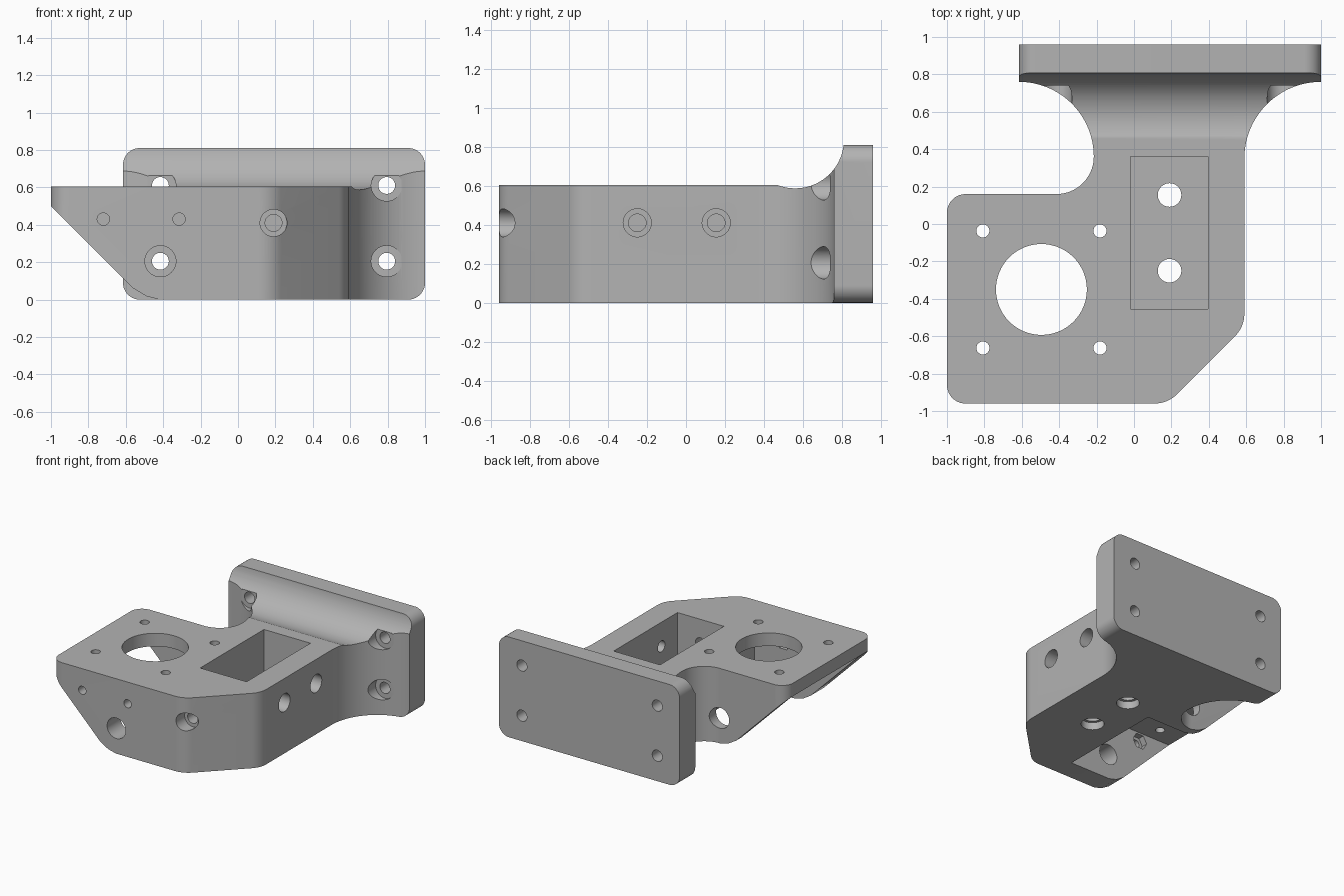
import bpy, bmesh
from math import cos, sin, tan, radians, pi
from mathutils import Vector

if "Cube" in bpy.data.objects:
    bpy.data.objects.remove(bpy.data.objects["Cube"])

grey = bpy.data.materials.new("plain grey")
grey.use_nodes = True
grey.diffuse_color = (0.45, 0.45, 0.45, 1)
grey.node_tree.nodes["Principled BSDF"].inputs["Base Color"].default_value = grey.diffuse_color


def arc(cx, cy, r, a, b, n=16):
    """Points on an arc, angles in degrees."""
    steps = [radians(a + (b - a) * i / n) for i in range(n + 1)]
    return [(cx + r * cos(t), cy + r * sin(t)) for t in steps]


def prism(name, axis, pts, lo, hi):
    """Extrude a 2D outline along an axis."""
    place = {"x": lambda a, b, t: (t, a, b),
             "y": lambda a, b, t: (a, t, b),
             "z": lambda a, b, t: (a, b, t)}[axis]
    bm = bmesh.new()
    rings = [[bm.verts.new(place(a, b, t)) for a, b in pts] for t in (lo, hi)]
    bm.faces.new(rings[0])
    bm.faces.new(rings[1])
    n = len(pts)
    for i in range(n):
        j = (i + 1) % n
        bm.faces.new((rings[0][i], rings[0][j], rings[1][j], rings[1][i]))
    bmesh.ops.recalc_face_normals(bm, faces=bm.faces)
    mesh = bpy.data.meshes.new(name)
    bm.to_mesh(mesh)
    bm.free()
    mesh.materials.append(grey)
    ob = bpy.data.objects.new(name, mesh)
    bpy.context.collection.objects.link(ob)
    return ob


def combine(target, tool, operation="DIFFERENCE"):
    """Apply a boolean and discard the tool."""
    mod = target.modifiers.new("cut", "BOOLEAN")
    mod.operation, mod.solver, mod.object = operation, "EXACT", tool
    bpy.context.view_layer.update()
    graph = bpy.context.evaluated_depsgraph_get()
    mesh = bpy.data.meshes.new_from_object(target.evaluated_get(graph))
    target.modifiers.clear()
    target.data = mesh
    bpy.data.objects.remove(tool)


def cut(axis, pts, lo, hi):
    combine(bracket, prism("cutter", axis, pts, lo, hi))


def bore(axis, a, b, r, lo, hi, sides=48):
    cut(axis, arc(a, b, r, 0, 360 - 360 / sides, sides - 1), lo, hi)


def box(x0, x1, y0, y1):
    return [(x0, y0), (x1, y0), (x1, y1), (x0, y1)]


# Plan outline with rounded corners, chamfer and side fillets
r = 0.17
t = r * tan(pi / 8)
plan = arc(-0.9, -0.86, 0.1, 180, 270)
plan += arc(0.18 - t, -0.96 + r, r, 270, 315, 8)
plan += arc(0.59 - r, -0.55 + t, r, -45, 0, 8)
plan += arc(1.0, 0.35, 0.41, 180, 90, 32)
plan += [(1.0, 0.96), (-0.615, 0.96)]
plan += arc(-0.615, 0.36, 0.4, 90, 0, 32)
plan += arc(-0.415, 0.36, 0.2, -4, -90)
plan += arc(-0.9, 0.06, 0.1, 90, 180)
bracket = prism("motor_bracket", "z", plan, 0, 0.81)

# Side profile: low body, scooped rise to the mounting plate
side = [(-1.1, -0.1), (1.1, -0.1), (1.1, 0.9), (0.808, 0.9)]
side += arc(0.56, 0.837, 0.25, -6, -111.9, 32) + [(-1.1, 0.605)]
combine(bracket, prism("side_profile", "x", side, -1.2, 1.2), "INTERSECT")

# Rounded corners of the mounting plate
c, e = 0.09, 0.03
for x, sx in ((-0.615, -1), (1.0, 1)):
    for z, sz in ((0, -1), (0.81, 1)):
        curve = [(x + sx * (p - c), z + sz * (q - c)) for p, q in arc(0, 0, c, 0, 90)]
        outer = [(x - sx * c, z + sz * e), (x + sx * e, z + sz * e), (x + sx * e, z - sz * c)]
        cut("y", curve + outer, 0.3, 1.1)

# Sloped underside of the motor end
slope = [(-0.42, -0.1), (-0.42, 0), (-0.49, 0.018), (-0.56, 0.06), (-1.1, 0.6), (-1.1, -0.1)]
cut("y", slope, -1.1, 0.25)

# Motor bay, shaft opening and motor screw holes
mx, my = -0.495, -0.35
cut("z", box(-1.2, mx + 0.435, my - 0.44, my + 0.44), -0.2, 0.5)
bore("z", mx, my, 0.243, 0.4, 0.7, 64)
for dx in (-0.313, 0.313):
    for dy in (-0.313, 0.313):
        bore("z", mx + dx, my + dy, 0.035, 0.4, 0.7, 24)

# Deep rectangular pocket with two counterbored floor holes
cut("z", box(-0.02, 0.395, -0.455, 0.36), 0.12, 0.7)
for y in (-0.25, 0.155):
    bore("z", 0.19, y, 0.063, -0.1, 0.3)
    bore("z", 0.19, y, 0.085, -0.1, 0.06)
    # Side clamping screws
    bore("x", y, 0.41, 0.045, 0.3, 0.7)
    bore("x", y, 0.41, 0.072, 0.49, 0.7)

# Front clamping screw
bore("y", 0.19, 0.41, 0.045, -1.1, -0.4)
bore("y", 0.19, 0.41, 0.072, -1.1, -0.85)

# Front wall screws with hexagonal nut recesses
for x in (-0.72, -0.315):
    bore("y", x, 0.43, 0.033, -1.1, -0.7, 24)
    bore("y", x, 0.43, 0.065, -0.84, -0.7, 6)

# Mounting plate screws; the lower left one is reached through the body
for x in (-0.415, 0.795):
    for z in (0.205, 0.61):
        bore("y", x, z, 0.045, 0.6, 1.1)
        start = -1.1 if x < 0 and z < 0.4 else 0.3
        bore("y", x, z, 0.083, start, 0.74)

# Smooth curved walls, sharp edges
bpy.ops.object.select_all(action="DESELECT")
bracket.select_set(True)
bpy.context.view_layer.objects.active = bracket
bpy.ops.object.shade_smooth_by_angle(angle=radians(30))
